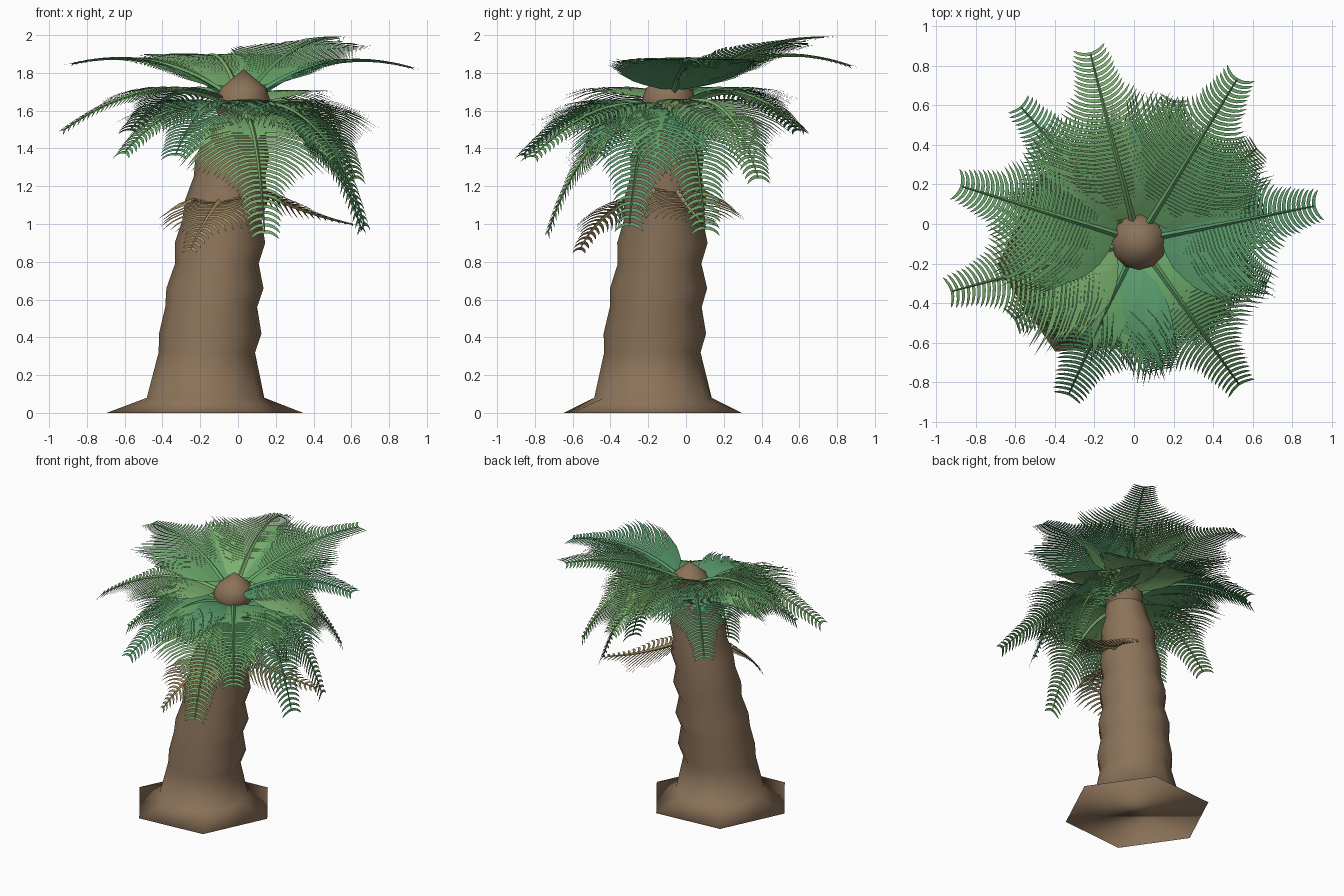
import bpy, bmesh, math, random
from mathutils import Vector

if "Cube" in bpy.data.objects:
    bpy.data.objects.remove(bpy.data.objects["Cube"])

random.seed(4)


def material(name, col):
    m = bpy.data.materials.new(name)
    m.diffuse_color = (*col, 1)
    m.use_nodes = True
    m.node_tree.nodes["Principled BSDF"].inputs["Base Color"].default_value = m.diffuse_color
    return m


def finish(bm, name, mat, smooth=False):
    me = bpy.data.meshes.new(name)
    bm.to_mesh(me)
    bm.free()
    ob = bpy.data.objects.new(name, me)
    bpy.context.collection.objects.link(ob)
    me.materials.append(mat)
    for p in me.polygons:
        p.use_smooth = smooth
    return ob


def skin(bm, rings):
    n = len(rings[0])
    for a, b in zip(rings, rings[1:]):
        for i in range(n):
            bm.faces.new((a[i], a[(i + 1) % n], b[(i + 1) % n], b[i]))


bark = material("bark", (0.26, 0.17, 0.10))
dry = material("dry_leaf", (0.38, 0.28, 0.13))
greens = [material("leaf_green_%d" % i, c) for i, c in enumerate(
    [(0.14, 0.38, 0.14), (0.20, 0.43, 0.16), (0.10, 0.33, 0.15)])]


# leaning ringed trunk with hexagonal foot: z, centre x, centre y, radius
def lathe(name, profile, foot=False, tip=None):
    bm = bmesh.new()
    n = 12
    rings = []
    for k, (z, cx, cy, r) in enumerate(profile):
        ring = []
        for i in range(n):
            a = 2 * math.pi * i / n + (.08 if foot else 0)
            q = r * (math.cos(math.pi / 6) if foot and k == 0 and i % 2 else 1)
            ring.append(bm.verts.new((cx + q * math.cos(a), cy + q * math.sin(a), z)))
        rings.append(ring)
    skin(bm, rings)
    if foot:
        bm.faces.new(rings[0][::-1])
    if tip:
        t = bm.verts.new(tip)
        for i in range(n):
            bm.faces.new((rings[-1][i], rings[-1][(i + 1) % n], t))
    return finish(bm, name, bark, True)


lathe("trunk", [
    (0, -.175, -.175, .522), (.08, -.172, -.175, .312), (.32, -.165, -.178, .256),
    (.42, -.147, -.165, .272), (.56, -.142, -.16, .244), (.66, -.122, -.145, .258),
    (.79, -.112, -.14, .222), (.90, -.095, -.125, .240), (1.02, -.085, -.12, .210),
    (1.13, -.06, -.11, .220), (1.25, -.045, -.105, .190), (1.36, -.03, -.10, .196),
    (1.46, -.01, -.09, .158), (1.56, .01, -.085, .14)], foot=True)
lathe("crown_bud", [
    (1.54, .01, -.085, .10), (1.60, .02, -.09, .135), (1.66, .025, -.09, .143),
    (1.72, .03, -.09, .12)], tip=(.03, -.085, 1.82))

LENGTHS = [(0, .30), (.2, .50), (.44, .48), (.62, .26), (.75, .16), (1.01, .09)]


def leaflet_length(t):
    for (a, la), (b, lb) in zip(LENGTHS, LENGTHS[1:]):
        if t <= b:
            return la + (lb - la) * (t - a) / (b - a)


# feather leaf: curved tapering stem with two rows of bent leaflets
def frond(name, base, ctrl, tip, mat, n=40, scale=1.0, droop=0.25):
    base, ctrl, tip = Vector(base), Vector(ctrl), Vector(tip)
    bm = bmesh.new()

    def frame(t):
        p = base * (1 - t) ** 2 + ctrl * 2 * t * (1 - t) + tip * t * t
        tan = ((ctrl - base) * (1 - t) + (tip - ctrl) * t).normalized()
        side = tan.cross(Vector((0, 0, 1))).normalized()
        return p, tan, side, side.cross(tan)

    # stem
    rings = []
    for k in range(13):
        t = k / 12
        p, tan, side, nor = frame(t)
        w = .015 * (1 - t) + .004
        rings.append([bm.verts.new(p + d * w) for d in (side, nor, -side, -nor)])
    skin(bm, rings)
    bm.faces.new(rings[-1])

    # leaflets, closer together near the base
    for k in range(n):
        t = .06 + .94 * (k / (n - 1)) ** 1.2
        p, tan, side, nor = frame(t)
        length = leaflet_length(t) * scale * random.uniform(.95, 1.05)
        for s in (1, -1):
            q = p.copy()
            rows = []
            for j in range(5):
                u = j / 4
                ang = .12 + .95 * u
                d = (side * s * math.cos(ang) + tan * math.sin(ang)
                     + nor * (.10 - droop * 2 * u)).normalized()
                w = .0095 * (1 - .6 * u * u)
                across = (tan * math.cos(ang) - side * s * math.sin(ang)) * w
                if j < 4:
                    rows.append((bm.verts.new(q - across), bm.verts.new(q + across)))
                    q = q + d * length / 4
                else:
                    end = bm.verts.new(q)
            for a, b in zip(rows, rows[1:]):
                bm.faces.new((a[0], a[1], b[1], b[0]))
            bm.faces.new((rows[-1][0], rows[-1][1], end))
    finish(bm, name, mat)


# living fronds: tip x, y, z, control height, base height
tips = [
    (.52, .73, 1.99, 1.98, 1.70), (-.22, .86, 1.84, 2.00, 1.69),
    (.91, .09, 1.83, 1.95, 1.68), (-.87, .19, 1.85, 1.95, 1.68),
    (-.92, -.34, 1.50, 1.84, 1.64), (-.33, -.86, 1.37, 1.76, 1.60),
    (.53, -.81, 1.36, 1.72, 1.60), (.14, -.73, .96, 1.58, 1.57),
    (.67, -.30, 1.00, 1.68, 1.60), (.65, .10, .98, 1.66, 1.60),
    (.62, .38, 1.25, 1.76, 1.62), (-.57, .59, 1.50, 1.84, 1.64),
    (-.60, -.48, 1.38, 1.74, 1.60), (.20, .62, 1.50, 1.82, 1.62)]
for i, (x, y, z, cz, bz) in enumerate(tips):
    c = Vector((.02, -.085, bz))
    d = Vector((x - c.x, y - c.y, 0))
    b = c + d.normalized() * .08
    f = .5 if z > 1.3 else .68
    frond("frond_%02d" % (i + 1), b, (c.x + d.x * f, c.y + d.y * f, cz), (x, y, z),
          greens[i % 3], scale=.9 if i in (11, 13) else 1.0,
          droop=.2 if i < 4 else .25)

# dead fronds hanging below the crown
frond("dry_frond_1", (-.06, -.20, 1.16), (-.14, -.44, 1.10), (-.25, -.56, .87),
      dry, n=18, scale=.68)
frond("dry_frond_2", (.04, -.07, 1.22), (.32, .02, 1.06), (.60, .10, 1.00),
      dry, n=18, scale=.68)
